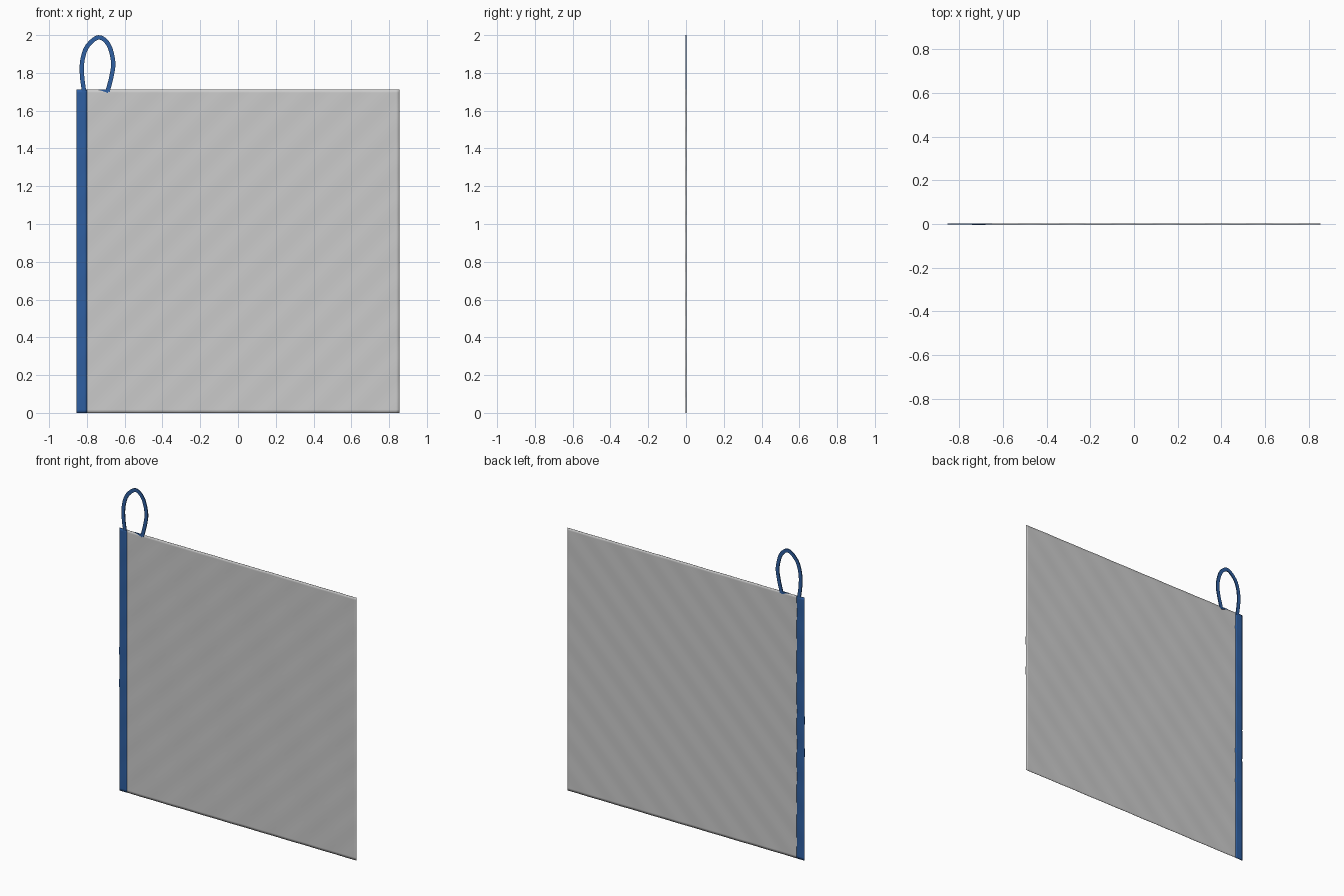
import bpy, bmesh, math
from mathutils import Vector

if "Cube" in bpy.data.objects:
    bpy.data.objects.remove(bpy.data.objects["Cube"])

blue = bpy.data.materials.new("blue_trim")
blue.diffuse_color = (0.028, 0.115, 0.36, 1)
blue.use_nodes = True
blue.node_tree.nodes["Principled BSDF"].inputs["Base Color"].default_value = blue.diffuse_color


def ripple(x, z):
    # very faint diagonal waviness of the cloth
    k = 2 * math.pi / 0.214
    return 0.0007 * math.sin(k * (x - z)) + 0.0003 * math.sin(0.5 * k * (x + 0.4 * z))


def add_object(name, bm, mat=None):
    bmesh.ops.recalc_face_normals(bm, faces=bm.faces)
    me = bpy.data.meshes.new(name)
    bm.to_mesh(me)
    bm.free()
    ob = bpy.data.objects.new(name, me)
    bpy.context.collection.objects.link(ob)
    if mat:
        me.materials.append(mat)
    bpy.context.view_layer.objects.active = ob
    ob.select_set(True)
    bpy.ops.object.shade_smooth_by_angle(angle=math.radians(30))
    ob.select_set(False)
    return ob


def cloth(name, x0, x1, z0, z1, nx, nz, thick, mat=None):
    bm = bmesh.new()
    bmesh.ops.create_grid(bm, x_segments=nx, y_segments=nz, size=0.5)
    for v in bm.verts:
        x = x0 + (v.co.x + 0.5) * (x1 - x0)
        z = z0 + (v.co.y + 0.5) * (z1 - z0)
        v.co = (x, ripple(x, z), z)
    ob = add_object(name, bm, mat)
    mod = ob.modifiers.new("thickness", "SOLIDIFY")
    mod.thickness = thick
    mod.offset = 0
    return ob


def catmull(pts, steps):
    pts = [Vector(p) for p in pts]
    ext = [2 * pts[0] - pts[1]] + pts + [2 * pts[-1] - pts[-2]]
    out = []
    for i in range(len(pts) - 1):
        a, b, c, d = ext[i:i + 4]
        for s in range(steps):
            t = s / steps
            out.append(0.5 * (2 * b + (c - a) * t + (2 * a - 5 * b + 4 * c - d) * t ** 2
                              + (3 * b - a - 3 * c + d) * t ** 3))
    return out + [pts[-1]]


# main fabric panel
cloth("fabric_panel", -0.854, 0.854, 0, 1.712, 100, 100, 0.002)
# coloured binding wrapped around the left edge
cloth("edge_binding", -0.8545, -0.80, 0, 1.7125, 4, 100, 0.004, blue)

# flat hanging loop, swept along an open teardrop path
path = catmull([(-0.815, 0, 1.702), (-0.826, 0, 1.79), (-0.823, 0, 1.87), (-0.797, 0, 1.942),
                (-0.738, 0, 1.988), (-0.686, 0, 1.95), (-0.661, 0, 1.86), (-0.669, 0, 1.785),
                (-0.69, 0, 1.702)], 8)
bm = bmesh.new()
rings = []
for i, p in enumerate(path):
    t = (path[min(i + 1, len(path) - 1)] - path[max(i - 1, 0)]).normalized()
    n = Vector((t.z, 0, -t.x)) * 0.0115
    y = Vector((0, 0.003, 0))
    rings.append([bm.verts.new(p + q) for q in (n + y, n - y, -n - y, -n + y)])
for a, b in zip(rings, rings[1:]):
    for j in range(4):
        k = (j + 1) % 4
        bm.faces.new((a[j], a[k], b[k], b[j]))
bm.faces.new(rings[0])
bm.faces.new(rings[-1])
add_object("hanging_loop", bm, blue)

# small turned-in tail at the free end of the loop
bm = bmesh.new()
sides = [[bm.verts.new((x, y, z)) for x, z in ((-0.742, 1.712), (-0.69, 1.694), (-0.68, 1.712))]
         for y in (-0.0035, 0.003)]
for s in sides:
    bm.faces.new(s)
for j in range(3):
    k = (j + 1) % 3
    bm.faces.new((sides[0][j], sides[0][k], sides[1][k], sides[1][j]))
add_object("loop_tail", bm, blue)
